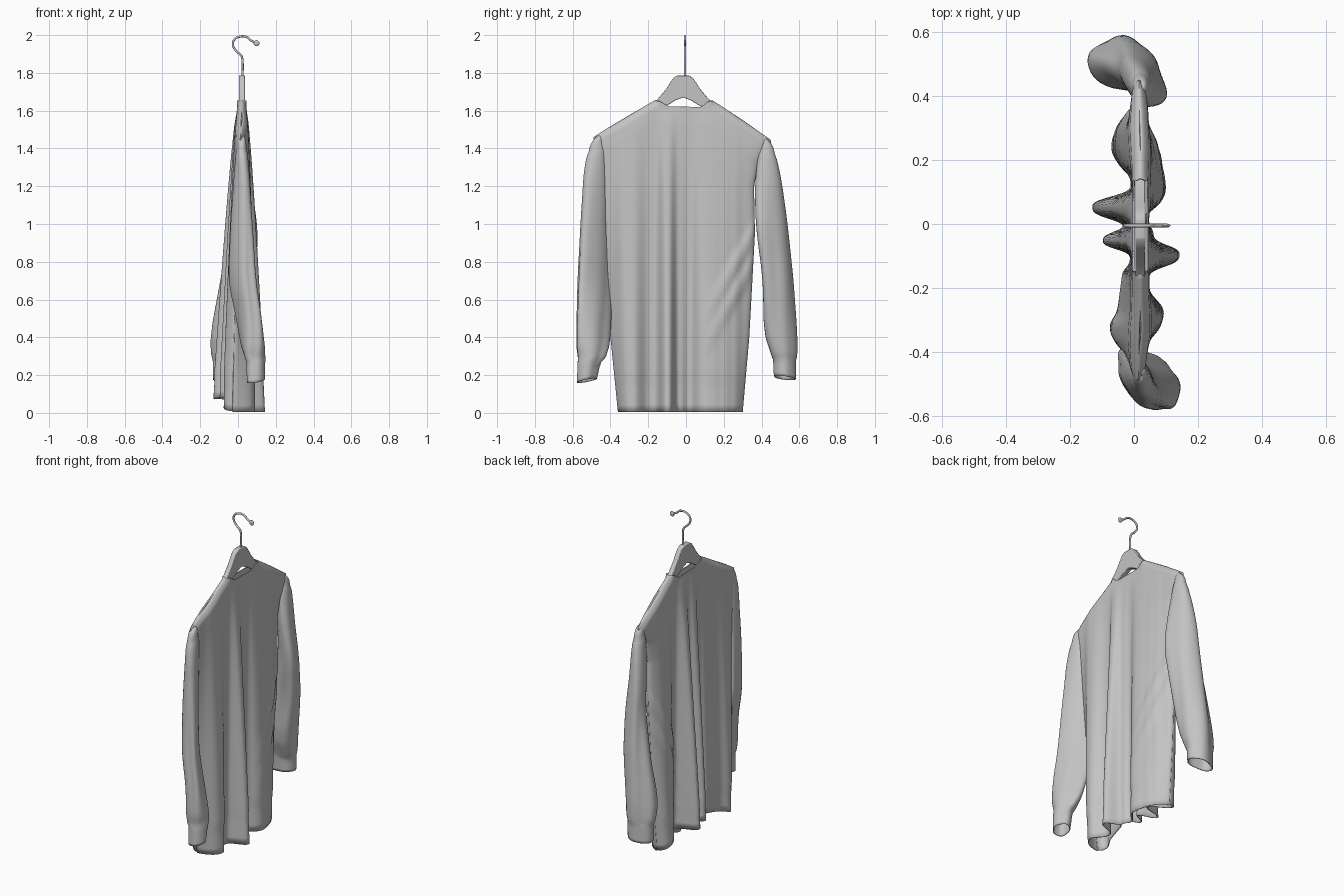
import bpy, bmesh, math
from mathutils import Vector

default_cube = bpy.data.objects.get("Cube")
if default_cube:
    bpy.data.objects.remove(default_cube, do_unlink=True)

grey = bpy.data.materials.new("soft grey")
grey.use_nodes = True
grey.diffuse_color = (0.55, 0.55, 0.55, 1)
grey.node_tree.nodes["Principled BSDF"].inputs["Base Color"].default_value = grey.diffuse_color


def interp(keys, t):
    """Linear lookup in rows sorted by their first value; returns the other values."""
    keys = sorted(keys)
    t = min(max(t, keys[0][0]), keys[-1][0])
    for low, high in zip(keys, keys[1:]):
        if t <= high[0]:
            f = (t - low[0]) / (high[0] - low[0])
            return [a + (b - a) * f for a, b in zip(low[1:], high[1:])]


def bump(distance, width):
    """Rounded ridge, fuller than a bell curve."""
    return math.exp(-abs(distance / width) ** 3)


def finish(name, bm, thickness=0, angle=50):
    bmesh.ops.remove_doubles(bm, verts=bm.verts, dist=0.0004)
    bmesh.ops.recalc_face_normals(bm, faces=bm.faces)
    mesh = bpy.data.meshes.new(name)
    bm.to_mesh(mesh)
    bm.free()
    mesh.materials.append(grey)
    obj = bpy.data.objects.new(name, mesh)
    bpy.context.collection.objects.link(obj)
    if thickness:
        shell = obj.modifiers.new("cloth thickness", "SOLIDIFY")
        shell.thickness = thickness
    bpy.ops.object.select_all(action="DESELECT")
    obj.select_set(True)
    bpy.context.view_layer.objects.active = obj
    bpy.ops.object.shade_smooth_by_angle(angle=math.radians(angle))
    return obj


def skin(bm, rows, closed=False):
    """Quads between neighbouring rows of points."""
    grid = [[bm.verts.new(p) for p in row] for row in rows]
    for upper, lower in zip(grid, grid[1:]):
        count = len(upper)
        for j in range(count if closed else count - 1):
            k = (j + 1) % count
            bm.faces.new((upper[j], upper[k], lower[k], lower[j]))


# Shirt body: two hanging sheets joined along shoulders and sides
shoulder_line = [(-.49, 1.46), (-.42, 1.505), (-.28, 1.588), (-.16, 1.658), (-.14, 1.65),
                 (-.09, 1.622), (.08, 1.62), (.12, 1.65), (.14, 1.655), (.3, 1.55), (.45, 1.445)]
side_edges = [(0, -.36, .30), (.4, -.4, .335), (.95, -.435, .365), (1.2, -.455, .36),
              (1.32, -.47, .385), (1.43, -.49, .45)]
# Folds: centre across the body, width, depth at the hem
folds = {1: [(-.1, .04, .095), (-.3, .075, .075), (.13, .08, .055), (.02, .03, -.02), (.24, .05, .03)],
         -1: [(.05, .04, -.11), (-.05, .032, -.08), (.26, .075, -.035), (-.11, .03, .02),
              (-.34, .05, -.025), (.13, .04, .03)]}
COLUMNS, ROWS = 150, 60


def sheet_point(side, s, v):
    top_left, top_right = side_edges[-1][1:]
    top = interp(shoulder_line, top_left + (top_right - top_left) * (s + 1) / 2)[0]
    hem = 0.004 if side > 0 else 0.01 + 0.07 * (1 - s * s)
    z = top + (hem - top) * v
    left, right = interp(side_edges, z)
    y = left + (right - left) * (s + 1) / 2
    hang = max(0, (1.6 - z) / 1.6) ** 0.8
    depth = top - z
    in_neck = abs(y + 0.01) < 0.145
    rounding = 1 if in_neck else math.sqrt(min(1, depth / 0.035))
    half = (0.024 + 0.014 * hang) * rounding
    if z > 0.17:
        half += 0.004 * min(1, depth / 0.1)
    x = side * half
    x += hang * sum(amount * bump(y - centre, width) for centre, width, amount in folds[side])
    # Diagonal drapes falling from the armpit
    for drop in (0.95, 0.8):
        x += side * 0.012 * bump(z - drop + (0.36 - y) * 1.7, 0.06) * min(1, max(0, (y - 0.05) * 5))
    sway = 0.02 + hang * s * (0.05 if s < 0 else -0.03)
    close = math.sqrt(max(0, 1 - s ** 10))
    return Vector((sway + close * x, y, z))


bm = bmesh.new()
for side in (1, -1):
    skin(bm, [[sheet_point(side, math.sin(math.pi * (j / COLUMNS - 0.5)), (i / ROWS) ** 1.5)
               for j in range(COLUMNS + 1)] for i in range(ROWS + 1)])
finish("shirt_body", bm, 0.005)


# Sleeves: height, centre y, half y, centre x, half x, slant of the section
def sleeve(name, rings, twist):
    bm = bmesh.new()
    rows = []
    top, bottom = rings[0][0], rings[-1][0]
    for i in range(81):
        z = top + (bottom - top) * i / 80
        blur = max(0, min(0.07, (z - 0.3) * 0.5, top - z))
        samples = [interp(rings, z + blur * step) for step in (-1, -.5, 0, .5, 1)]
        cy, ry, cx, rx, slant = [sum(values) / 5 for values in zip(*samples)]
        fall = min(1, max(0, (1.4 - z) * 1.5)) * (1 if z > 0.28 else 0.6)
        tilt = max(0, (z - 1.25) / 0.2) * 0.65
        row = []
        for k in range(40):
            a = math.tau * k / 40
            ripple = 1 + fall * (0.08 * math.cos(3 * a + twist + z) + 0.04 * math.cos(5 * a - z * 3))
            dy = ry * ripple * math.sin(a)
            hem_wave = 0.012 * math.sin(a + twist) if z < 0.25 else 0
            row.append((cx + rx * ripple * math.cos(a) - slant * dy, cy + dy,
                        z + hem_wave - math.copysign(tilt, cy) * dy))
        rows.append(row)
    skin(bm, rows, closed=True)
    finish(name, bm, 0.005)


sleeve("right_sleeve", [(1.465, -.472, .006, .02, .006, 0), (1.45, -.474, .03, .02, .022, 0),
                        (1.42, -.475, .045, .02, .028, 0), (1.3, -.48, .06, .02, .037, .2),
                        (1.0, -.487, .075, .015, .05, .4), (.7, -.488, .092, .015, .058, .5),
                        (.5, -.495, .09, .055, .058, .4), (.36, -.5, .088, .075, .062, .2),
                        (.29, -.505, .072, .087, .054, 0), (.27, -.515, .062, .092, .05, 0),
                        (.17, -.527, .053, .092, .047, 0)], 0.6)
sleeve("left_sleeve", [(1.45, .43, .006, .02, .006, 0), (1.435, .432, .028, .02, .022, 0),
                       (1.4, .433, .042, .02, .03, 0), (1.25, .435, .068, .02, .044, .2),
                       (1.1, .446, .08, .022, .056, .4), (.95, .458, .085, .028, .066, .45),
                       (.7, .485, .08, .002, .084, .3), (.42, .497, .085, -.042, .098, .05),
                       (.32, .515, .068, -.048, .092, 0), (.28, .52, .06, -.05, .082, 0),
                       (.185, .522, .058, -.05, .08, 0)], 2.2)

# Hanger: curved yoke with long arms inside the shoulders
half_top = [(.03, 1.787), (.05, 1.775), (.068, 1.75), (.09, 1.715), (.115, 1.685), (.15, 1.645),
            (.27, 1.56), (.41, 1.455)]
half_under = [(.4, 1.425), (.26, 1.525), (.1, 1.618), (.04, 1.655)]
half_outline = half_top + half_under
middle = -0.015
outline = [(middle + y, z) for y, z in half_outline] + [(middle, 1.67)]
outline += [(middle - y, z) for y, z in reversed(half_outline)]
bm = bmesh.new()
front = bm.faces.new([bm.verts.new((0.004, y, z)) for y, z in outline])
extruded = bmesh.ops.extrude_face_region(bm, geom=[front])
for item in extruded["geom"]:
    if isinstance(item, bmesh.types.BMVert):
        item.co.x += 0.032
hanger = finish("hanger_yoke", bm, angle=40)
bevel = hanger.modifiers.new("soft edge", "BEVEL")
bevel.width = 0.004
bevel.segments = 2

# Wire hook with a small flattened tip
path = [(.022, 1.76), (.024, 1.86), (.018, 1.89), (-.008, 1.915), (-.026, 1.945), (-.02, 1.975),
        (.01, 1.992), (.045, 1.99), (.068, 1.972), (.1, 1.957)]
curve = bpy.data.curves.new("hook", "CURVE")
curve.dimensions = "3D"
curve.bevel_depth = 0.006
curve.bevel_resolution = 3
curve.use_fill_caps = True
spline = curve.splines.new("BEZIER")
spline.bezier_points.add(len(path) - 1)
for point, (x, z) in zip(spline.bezier_points, path):
    point.co = (x, -0.005, z)
    point.handle_left_type = point.handle_right_type = "AUTO"
curve.materials.append(grey)
hook = bpy.data.objects.new("hook", curve)
bpy.context.collection.objects.link(hook)

bm = bmesh.new()
bmesh.ops.create_uvsphere(bm, u_segments=16, v_segments=10, radius=0.016)
tip = finish("hook_tip", bm)
tip.location = (0.098, -0.005, 1.957)
tip.scale = (1, 0.4, 1)
